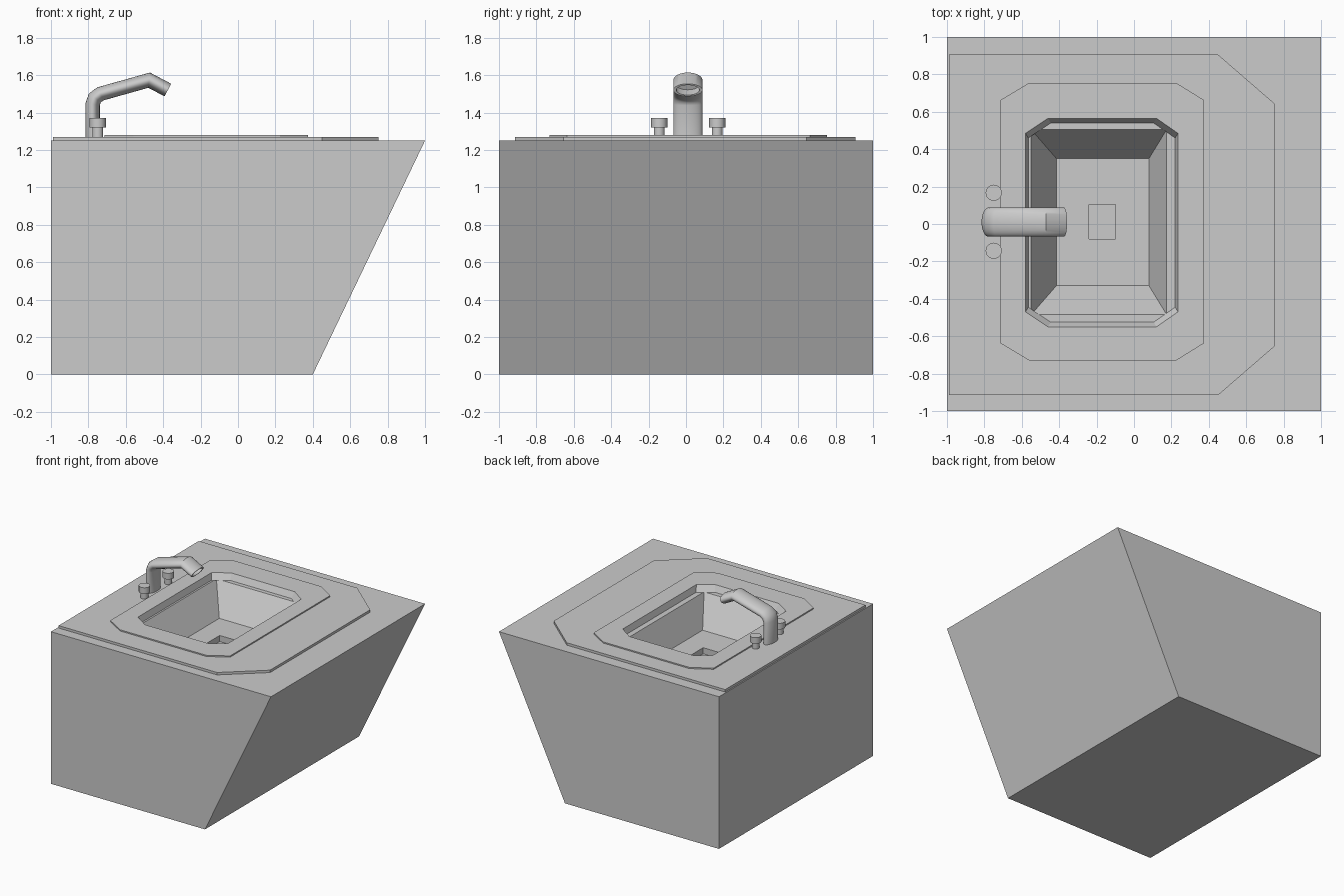
import bpy, bmesh, math
from mathutils import Vector

if "Cube" in bpy.data.objects:
    bpy.data.objects.remove(bpy.data.objects["Cube"])


def loop(x0, x1, y0, y1, z, left=(0, 0), right=(0, 0)):
    """Counter-clockwise rectangle with (dx, dy) corner cuts on each side."""
    (lx, ly), (rx, ry) = left, right
    pts = [(x0 + lx, y0), (x1 - rx, y0), (x1, y0 + ry), (x1, y1 - ry),
           (x1 - rx, y1), (x0 + lx, y1), (x0, y1 - ly), (x0, y0 + ly)]
    return [Vector((x, y, z)) for x, y in pts]


def circle(x, y, z, r, n=24):
    return [Vector((x + r * math.cos(2 * math.pi * i / n),
                    y + r * math.sin(2 * math.pi * i / n), z)) for i in range(n)]


def loft(name, loops, cap_start=False, cap_end=False, smooth=False):
    bm = bmesh.new()
    rings = [[bm.verts.new(p) for p in lp] for lp in loops]
    n = len(rings[0])
    for a, b in zip(rings, rings[1:]):
        for i in range(n):
            j = (i + 1) % n
            bm.faces.new((a[i], a[j], b[j], b[i]))
    if cap_start:
        bm.faces.new(rings[0][::-1])
    if cap_end:
        bm.faces.new(rings[-1])
    bmesh.ops.remove_doubles(bm, verts=bm.verts[:], dist=1e-5)
    mesh = bpy.data.meshes.new(name)
    bm.to_mesh(mesh)
    bm.free()
    ob = bpy.data.objects.new(name, mesh)
    bpy.context.collection.objects.link(ob)
    if smooth:
        bpy.ops.object.select_all(action='DESELECT')
        ob.select_set(True)
        bpy.context.view_layer.objects.active = ob
        bpy.ops.object.shade_smooth_by_angle(angle=math.radians(40))
    return ob


def opening(z):
    return loop(-0.58, 0.235, -0.55, 0.565, z, (0.12, 0.08), (0.115, 0.08))


# Cabinet with slanted right side and an open well under the basin
loft("cabinet", [loop(-1, 0.4, -1, 1, 0), loop(-1, 1, -1, 1, 1.25), opening(1.25)],
     cap_start=True)

# Raised counter plate with two cut corners
plate = dict(right=(0.3, 0.26))
loft("counter_plate", [loop(-0.99, 0.75, -0.915, 0.905, 1.25, **plate),
                       loop(-0.99, 0.75, -0.915, 0.905, 1.27, **plate),
                       opening(1.27)])

# Basin: rim, sloped lip, ledge, tapered bowl, floor and square drain
cut = dict(left=(0.155, 0.093), right=(0.15, 0.093))
loft("basin", [loop(-0.715, 0.375, -0.73, 0.755, 1.268, **cut),
               loop(-0.715, 0.375, -0.73, 0.755, 1.28, **cut),
               opening(1.28),
               loop(-0.565, 0.22, -0.525, 0.54, 1.23, (0.12, 0.08), (0.115, 0.08)),
               loop(-0.55, 0.175, -0.485, 0.505, 1.23),
               loop(-0.415, 0.08, -0.33, 0.35, 1.0),
               loop(-0.24, -0.1, -0.08, 0.105, 1.0),
               loop(-0.24, -0.1, -0.08, 0.105, 0.95)], cap_end=True)

# Faucet: flattened pipe swept along a bent path, with a hollow spout
path = [Vector((x, 0.01, z)) for x, z in
        [(-0.777, 1.26), (-0.777, 1.445), (-0.765, 1.478), (-0.735, 1.5),
         (-0.475, 1.573), (-0.375, 1.52)]]
dirs = [(b - a).normalized() for a, b in zip(path, path[1:])]
Y = Vector((0, 1, 0))


def section(p, d, half_u, half_y, n=32):
    u = Y.cross(d)
    return [p + u * half_u * math.cos(2 * math.pi * i / n)
            + Y * half_y * math.sin(2 * math.pi * i / n) for i in range(n)]


rings = []
for i, p in enumerate(path):
    d0, d1 = dirs[max(i - 1, 0)], dirs[min(i, len(dirs) - 1)]
    t = (d0 + d1).normalized()
    rings.append(section(p, t, 0.038 / t.dot(d0), 0.078))
rings.append(section(path[-1], dirs[-1], 0.03, 0.062))
rings.append(section(path[-1] - dirs[-1] * 0.06, dirs[-1], 0.03, 0.062))
loft("faucet", rings, cap_start=True, cap_end=True, smooth=True)

# Tap knobs on both sides of the faucet
for side, y in (("back", 0.167), ("front", -0.143)):
    prof = [(0.029, 1.26), (0.029, 1.32), (0.043, 1.32), (0.043, 1.37)]
    loft(side + "_knob", [circle(-0.75, y, z, r) for r, z in prof],
         cap_start=True, cap_end=True, smooth=True)
